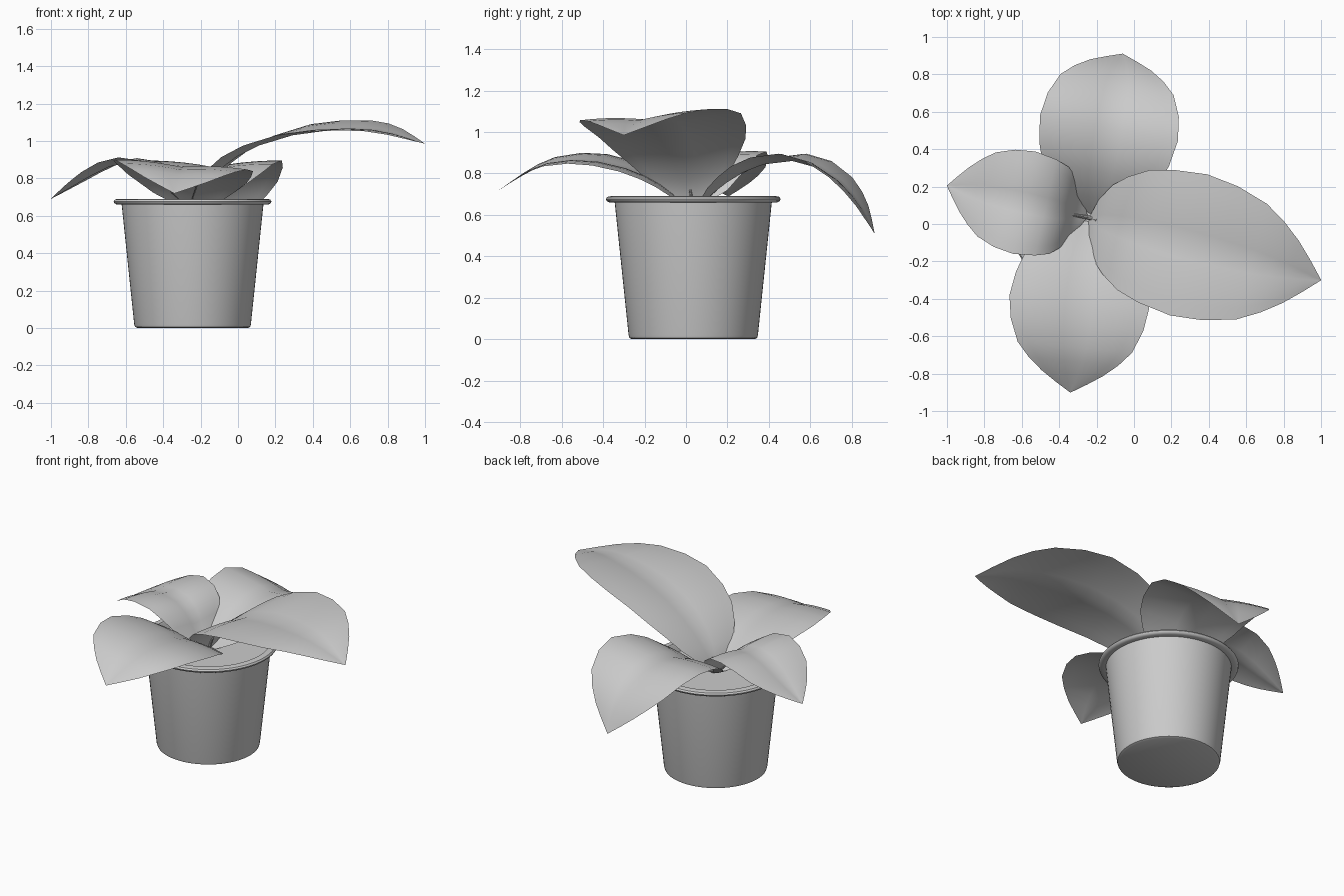
import bpy, bmesh, math
from mathutils import Vector

if "Cube" in bpy.data.objects:
    bpy.data.objects.remove(bpy.data.objects["Cube"])

CX, CY = -0.243, 0.035


def finish(name, bm, angle):
    bmesh.ops.remove_doubles(bm, verts=bm.verts, dist=1e-5)
    bmesh.ops.recalc_face_normals(bm, faces=bm.faces)
    me = bpy.data.meshes.new(name)
    bm.to_mesh(me)
    bm.free()
    ob = bpy.data.objects.new(name, me)
    bpy.context.collection.objects.link(ob)
    bpy.ops.object.select_all(action='DESELECT')
    ob.select_set(True)
    bpy.context.view_layer.objects.active = ob
    bpy.ops.object.shade_smooth_by_angle(angle=math.radians(angle))
    return ob


def lathe(name, profile, n=64):
    bm = bmesh.new()
    vs = [bm.verts.new((CX + r, CY, z)) for r, z in profile]
    es = [bm.edges.new(p) for p in zip(vs, vs[1:])]
    bmesh.ops.spin(bm, geom=vs + es, cent=(CX, CY, 0), axis=(0, 0, 1),
                   angle=math.tau, steps=n, use_duplicate=False)
    return finish(name, bm, 40)


def spline(pts, per=8):
    """Dense Catmull-Rom curve through 2D points."""
    p = [Vector(q) for q in pts]
    p = [2 * p[0] - p[1]] + p + [2 * p[-1] - p[-2]]
    out = []
    for i in range(1, len(p) - 2):
        a, b, c, d = p[i - 1:i + 3]
        for k in range(per):
            t = k / per
            out.append(0.5 * (2 * b + (c - a) * t + (2 * a - 5 * b + 4 * c - d) * t * t
                              + (3 * b - a - 3 * c + d) * t ** 3))
    return out + [p[-2]]


# blade outline: fraction of length, fraction of half width
OUTLINE = [(0, .03), (.05, .28), (.11, .52), (.18, .69), (.265, .85), (.36, .94), (.49, 1),
           (.61, .95), (.73, .82), (.81, .64), (.88, .44), (.94, .23), (1, .004)]


def leaf(name, base, tip, half_width, midrib, lift_left, lift_right):
    """Blade swept along a (distance, height) midrib; lifts raise the two edges."""
    base, tip = Vector(base), Vector(tip)
    d = (tip - base).normalized()
    side = Vector((-d.y, d.x))
    curve = spline(midrib)
    cum = [0]
    for a, b in zip(curve, curve[1:]):
        cum.append(cum[-1] + (b - a).length)
    bm = bmesh.new()
    rows, n = [], 5
    for t, w in OUTLINE:
        target = t * cum[-1]
        i = next((k for k in range(1, len(cum)) if cum[k] >= target - 1e-9), len(cum) - 1)
        f = (target - cum[i - 1]) / (cum[i] - cum[i - 1])
        s, z = curve[i - 1].lerp(curve[i], f)
        row = []
        for j in range(-n, n + 1):
            u = j / n
            lift = lift_left if u > 0 else lift_right
            arch = 0.02 * w * abs(u) * (1 - abs(u)) * 2
            p = base + d * s + side * (u * w * half_width)
            row.append(bm.verts.new((p.x, p.y, z + lift * w * abs(u) + arch)))
        rows.append(row)
    for r0, r1 in zip(rows, rows[1:]):
        for j in range(2 * n):
            bm.faces.new((r0[j], r0[j + 1], r1[j + 1], r1[j]))
    return finish(name, bm, 60)


# pot with rolled rim
lathe("pot", [(0, 0), (.295, 0), (.308, .006), (.312, .02), (.379, .66), (.405, .66), (.418, .667),
              (.422, .677), (.415, .687), (.40, .69), (.378, .69), (.372, .682), (.365, .61)])
# soil surface
lathe("soil", [(0, .635), (.368, .635)])

# leaves
leaf("leaf_right", (-.24, .03), (1.0, -.30), .39,
     [(0, .63), (.03, .71), (.1, .80), (.2, .89), (.35, .97), (.55, 1.03), (.75, 1.055),
      (.95, 1.06), (1.1, 1.04), (1.283, .985)], .06, -.005)
leaf("leaf_back", (-.22, .05), (-.06, .91), .375,
     [(0, .63), (.12, .735), (.25, .815), (.4, .86), (.5, .855), (.6, .825), (.7, .76),
      (.8, .65), (.875, .51)], .035, .035)
leaf("leaf_front", (-.25, .02), (-.34, -.9), .375,
     [(0, .63), (.15, .75), (.3, .82), (.45, .855), (.6, .86), (.72, .835), (.83, .78),
      (.925, .72)], -.015, .04)
leaf("leaf_left", (-.25, .04), (-1.0, .205), .28,
     [(0, .64), (.07, .70), (.115, .78), (.18, .845), (.28, .885), (.38, .88), (.48, .85),
      (.6, .785), (.768, .69)], .025, .02)

# short stems joining the leaves in the soil
for i, (x, y, z) in enumerate([(-.34, .05, .72), (-.2, .02, .72)]):
    a, b = Vector((CX, CY, .63)), Vector((x, y, z))
    bm = bmesh.new()
    bmesh.ops.create_cone(bm, cap_ends=True, segments=8, radius1=.012, radius2=.006,
                          depth=(b - a).length)
    bm.transform((b - a).to_track_quat('Z', 'Y').to_matrix().to_4x4())
    bmesh.ops.translate(bm, verts=bm.verts, vec=(a + b) / 2)
    finish(f"stem_{i + 1}", bm, 40)
